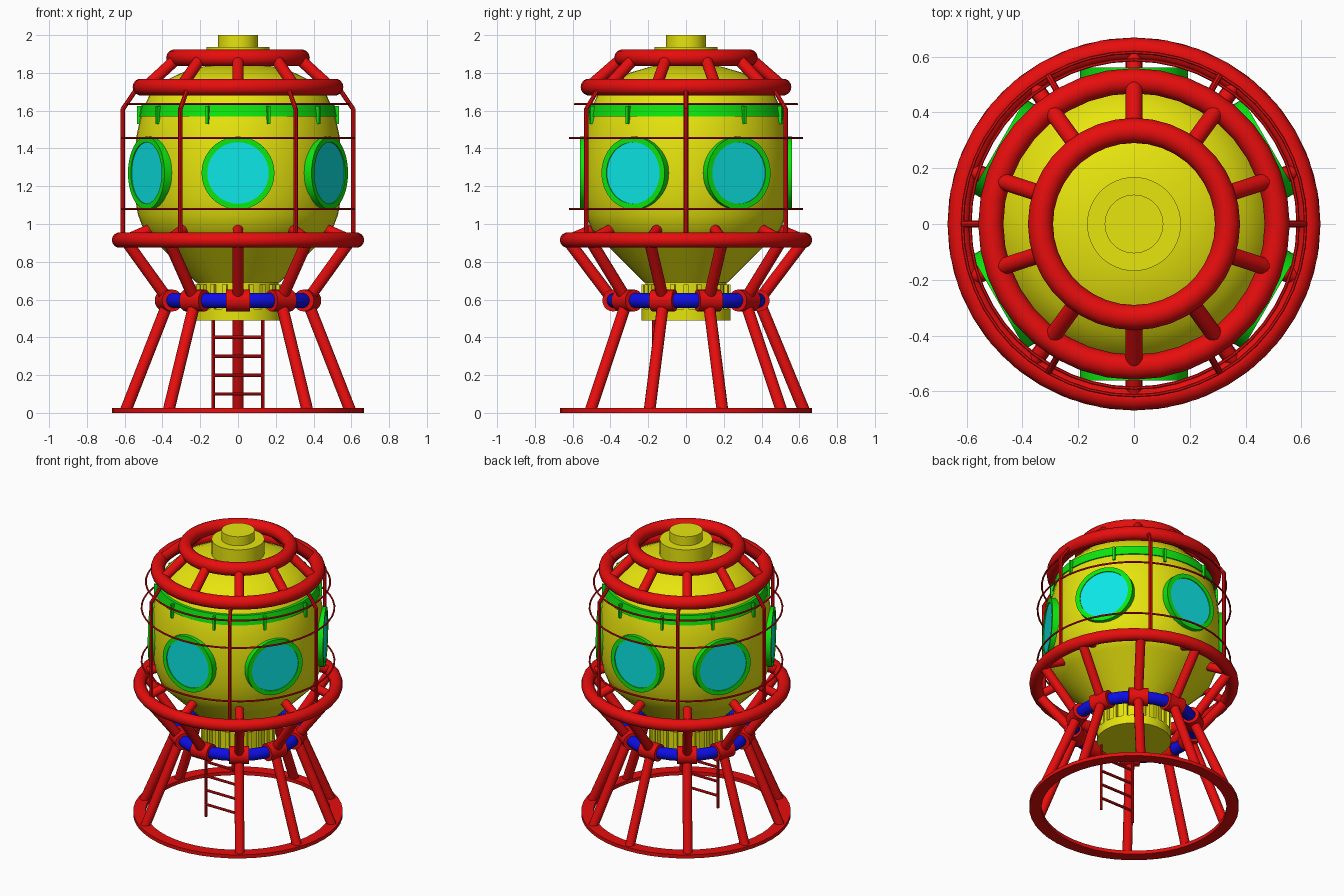
import bpy, bmesh, math
from mathutils import Vector, Matrix

if "Cube" in bpy.data.objects:
    bpy.data.objects.remove(bpy.data.objects["Cube"])


def material(name, rgb):
    m = bpy.data.materials.new(name)
    m.use_nodes = True
    m.diffuse_color = (*rgb, 1)
    m.node_tree.nodes["Principled BSDF"].inputs["Base Color"].default_value = (*rgb, 1)
    return m


LOW = 0.004
RED = material("red", (0.8, LOW, LOW))
YELLOW = material("yellow", (0.8, 0.78, LOW))
GREEN = material("green", (LOW, 0.8, LOW))
BLUE = material("blue", (LOW, LOW, 0.8))
CYAN = material("cyan glass", (LOW, 0.8, 0.8))


def finish(bm, name, mat):
    """Turn a bmesh into a smooth shaded object with sharp edges kept."""
    bmesh.ops.recalc_face_normals(bm, faces=bm.faces)
    me = bpy.data.meshes.new(name)
    bm.to_mesh(me)
    bm.free()
    me.materials.append(mat)
    me.shade_smooth()
    me.set_sharp_from_angle(angle=math.radians(35))
    ob = bpy.data.objects.new(name, me)
    bpy.context.collection.objects.link(ob)
    return ob


def lathe(name, profile, mat, sides=48, closed=False):
    """Revolve (radius, height) points about z."""
    bm = bmesh.new()
    verts = [bm.verts.new((r, 0, z)) for r, z in profile]
    pairs = list(zip(verts, verts[1:]))
    if closed:
        pairs.append((verts[-1], verts[0]))
    edges = [bm.edges.new(p) for p in pairs]
    bmesh.ops.spin(bm, geom=verts + edges, axis=(0, 0, 1), cent=(0, 0, 0),
                   angle=2 * math.pi, steps=sides, use_duplicate=False)
    bmesh.ops.remove_doubles(bm, verts=bm.verts, dist=1e-5)
    return finish(bm, name, mat)


def torus(name, major, tube, z, mat, sides=36, rim=14):
    steps = [2 * math.pi * i / rim for i in range(rim)]
    return lathe(name, [(major + tube * math.cos(a), z + tube * math.sin(a))
                        for a in steps], mat, sides, True)


def polar(r, deg, z):
    a = math.radians(deg)
    return Vector((r * math.cos(a), r * math.sin(a), z))


def rod(bm, a, b, radius, sides=14):
    """Add a capped cylinder from a to b."""
    a, b = Vector(a), Vector(b)
    d = b - a
    mat = Matrix.Translation((a + b) / 2) @ d.to_track_quat("Z", "Y").to_matrix().to_4x4()
    bmesh.ops.create_cone(bm, cap_ends=True, segments=sides, radius1=radius,
                          radius2=radius, depth=d.length, matrix=mat)


def rods(name, ends, radius, mat, sides=14):
    bm = bmesh.new()
    for a, b in ends:
        rod(bm, a, b, radius, sides)
    return finish(bm, name, mat)


def boxes(name, angles, r, z, size, mat):
    """Boxes around z; size is radial, tangential, vertical."""
    bm = bmesh.new()
    for deg in angles:
        m = Matrix.Translation(polar(r, deg, z)) @ Matrix.Rotation(math.radians(deg), 4, "Z")
        bmesh.ops.create_cube(bm, size=1, matrix=m @ Matrix.Diagonal((*size, 1)))
    return finish(bm, name, mat)


TEN = [18 + 36 * i for i in range(10)]
SIX = [60 * i for i in range(6)]
FRONT = 270

# Capsule body, neck and hatch
lathe("capsule_body", [(0, 0.68), (0.22, 0.69), (0.455, 0.925), (0.5, 0.97), (0.53, 1.05),
                       (0.547, 1.15), (0.552, 1.27), (0.547, 1.38), (0.535, 1.48),
                       (0.51, 1.59), (0.47, 1.68), (0.4, 1.75), (0.3, 1.8),
                       (0.18, 1.835), (0, 1.84)], YELLOW)
lathe("neck", [(0, 0.49), (0.236, 0.49), (0.236, 0.55), (0.215, 0.55),
               (0.215, 0.7), (0, 0.7)], YELLOW)
boxes("neck_ribs", [18 * i for i in range(20)], 0.215, 0.61, (0.04, 0.025, 0.14), YELLOW)
lathe("hatch", [(0, 1.8), (0.168, 1.8), (0.168, 1.937), (0.105, 1.937),
                (0.105, 2.0), (0, 2.0)], YELLOW)

# Green band with clamps
lathe("band", [(0.47, 1.635), (0.51, 1.635), (0.522, 1.57), (0.49, 1.565)], GREEN, closed=True)
boxes("band_clamps", [36 * i for i in range(10)], 0.52, 1.577, (0.03, 0.016, 0.095), GREEN)

# Portholes: a frame ring and a glass disc turned outward
for i, deg in enumerate(30 + a for a in SIX):
    turn = Matrix.Translation(polar(0, deg, 1.27)) @ Matrix.Rotation(math.radians(deg), 4, "Z") \
        @ Matrix.Rotation(math.pi / 2, 4, "Y")
    frame = lathe(f"porthole_frame_{i}", [(0.163, 0.45), (0.193, 0.45), (0.193, 0.561),
                                          (0.163, 0.561)], GREEN, 40, True)
    glass = lathe(f"porthole_glass_{i}", [(0, 0.555), (0.166, 0.555), (0.166, 0.5)], CYAN, 40)
    for ob in (frame, glass):
        ob.matrix_world = turn

# Large rings
torus("top_ring", 0.335, 0.045, 1.88, RED)
torus("upper_ring", 0.513, 0.045, 1.725, RED)
torus("lower_ring", 0.627, 0.041, 0.915, RED)
lathe("base_ring", [(0.59, 0), (0.668, 0), (0.668, 0.025), (0.59, 0.025)], RED, closed=True)
torus("blue_ring", 0.385, 0.04, 0.595, BLUE)
rods("top_spokes", [(polar(0.335, d, 1.88), polar(0.513, d, 1.725)) for d in TEN], 0.031, RED)

# Legs, with the front one left out for the ladder
rods("legs", [(polar(0.385, d, 0.595), polar(0.625, d, 0.012)) for d in TEN if d != FRONT],
     0.031, RED)
rods("struts", [(polar(0.385, d, 0.595), polar(0.627, d, 0.915)) for d in TEN], 0.031, RED)
rods("body_stubs", [(polar(0.627, d, 0.915), polar(0.46, d, 0.985)) for d in TEN], 0.028, RED)
collars = []
for d in TEN:
    side = polar(0.063, d + 90, 0)
    collars.append((polar(0.385, d, 0.595) - side, polar(0.385, d, 0.595) + side))
rods("collars", collars, 0.058, RED, 20)

# Cage of thin bars and hoops
bars = []
for d in SIX:
    bars.append((polar(0.61, d, 0.92), polar(0.61, d, 1.612)))
    bars.append((polar(0.61, d, 1.608), polar(0.53, d, 1.725)))
rods("cage_bars", bars, 0.012, RED, 8)
for i, (r, z) in enumerate([(0.615, 1.08), (0.615, 1.455), (0.588, 1.635)]):
    torus(f"cage_hoop_{i}", r, 0.006, z, RED, 48, 6)

# Ladder
LY = -0.17
ladder = [((s * 0.13, LY, 0.015), (s * 0.13, LY, 0.52)) for s in (-1, 1)]
ladder += [((-0.13, LY, 0.1 * k), (0.13, LY, 0.1 * k)) for k in range(1, 5)]
rods("ladder", ladder, 0.009, RED, 8)
